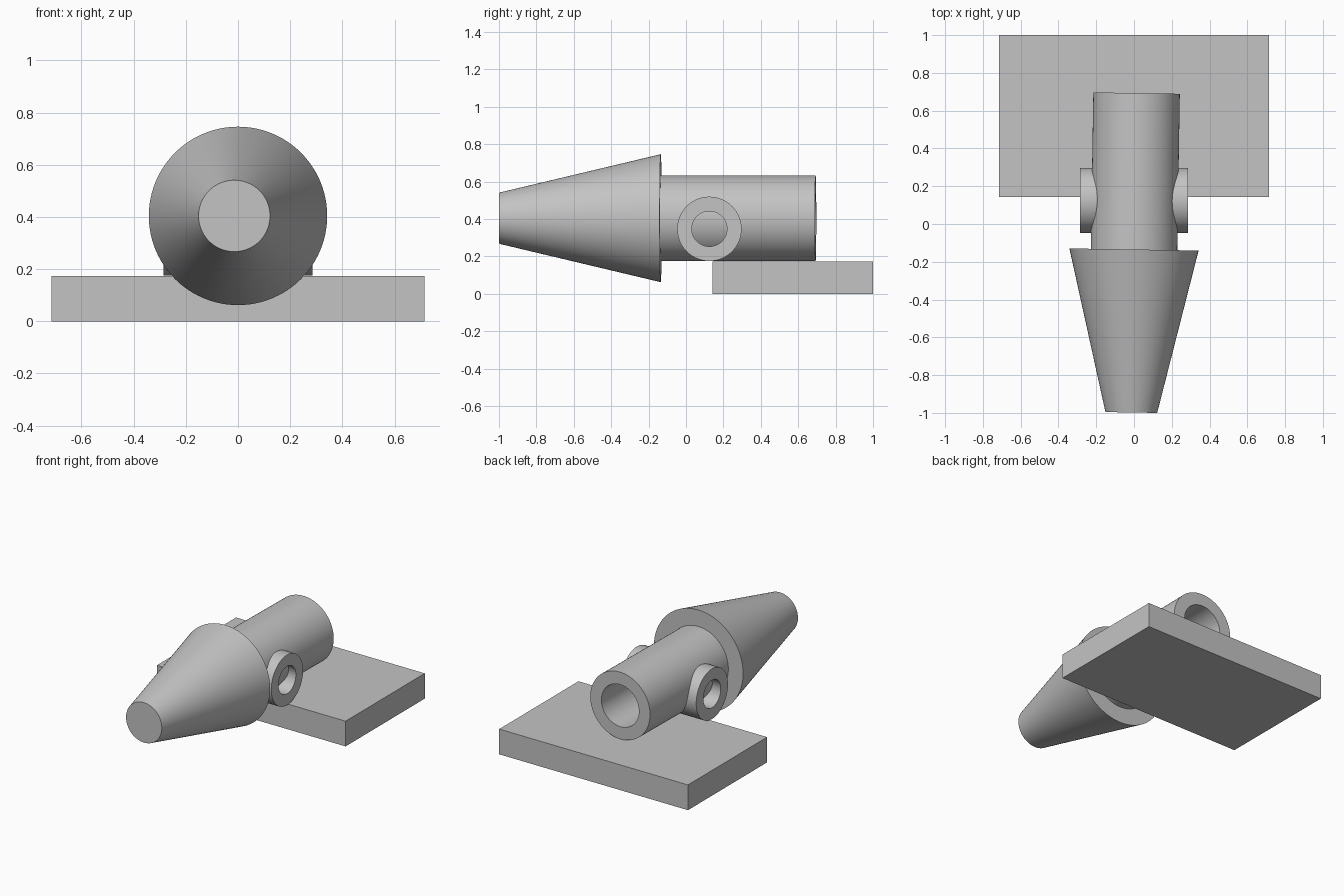
import bpy, math
from mathutils import Vector, Matrix

if "Cube" in bpy.data.objects:
    bpy.data.objects.remove(bpy.data.objects["Cube"])

grey = bpy.data.materials.new("plain grey")
grey.diffuse_color = (0.55, 0.55, 0.55, 1)
grey.use_nodes = True
grey.node_tree.nodes["Principled BSDF"].inputs["Base Color"].default_value = grey.diffuse_color

# Slightly skewed body axis, measured from the nozzle's wide end
ORIGIN = Vector((0, -0.135, 0.404))
AXIS = Vector((0.0165, 1, 0)).normalized()
SEG = 96


def lathe(name, profile, origin, axis):
    """Revolve a closed (radius, distance) profile around an axis."""
    frame = axis.to_track_quat('Z', 'Y').to_matrix().to_4x4()
    frame = Matrix.Translation(origin) @ frame
    verts, rings = [], []
    for r, d in profile:
        count = SEG if r > 0 else 1
        start = len(verts)
        rings.append([start + i % count for i in range(SEG)])
        for i in range(count):
            a = 2 * math.pi * i / SEG
            verts.append(frame @ Vector((r * math.cos(a), r * math.sin(a), d)))
    faces = []
    n = len(rings)
    for k in range(n):
        a, b = rings[k], rings[(k + 1) % n]
        if len(set(a)) == 1 and len(set(b)) == 1:
            continue
        for i in range(SEG):
            j = (i + 1) % SEG
            faces.append(list(dict.fromkeys((a[i], a[j], b[j], b[i]))))
    mesh = bpy.data.meshes.new(name)
    mesh.from_pydata(verts, [], faces)
    mesh.materials.append(grey)
    ob = bpy.data.objects.new(name, mesh)
    bpy.context.collection.objects.link(ob)
    return ob


def smooth(ob):
    bpy.ops.object.select_all(action='DESELECT')
    bpy.context.view_layer.objects.active = ob
    ob.select_set(True)
    bpy.ops.object.shade_smooth_by_angle(angle=math.radians(30))


# Base plate
bpy.ops.mesh.primitive_cube_add(size=1, location=(0, 0.5715, 0.0865))
plate = bpy.context.object
plate.name = "base_plate"
plate.scale = (1.43, 0.857, 0.173)
plate.data.materials.append(grey)

# Tapered nose
nose = lathe("tapered_nose", [(0, -0.863), (0.137, -0.863), (0.342, 0), (0, 0)],
             ORIGIN, AXIS)

# Hollow main tube
tube = lathe("main_tube", [(0.229, 0), (0.229, 0.828), (0.144, 0.828), (0.144, 0)],
             ORIGIN, AXIS)

# Solid helper that trims the side tubes to the main tube's outside
cutter = lathe("tube_cutter", [(0, -0.1), (0.2285, -0.1), (0.2285, 0.9), (0, 0.9)],
               ORIGIN, AXIS)
cutter.hide_render = True
cutter.hide_set(True)

# Side tube, passing across the body and open at both ends
side = lathe("side_tube",
             [(0.172, -0.285), (0.172, 0.285), (0.094, 0.285), (0.094, -0.285)],
             Vector((0, 0.125, 0.347)), Vector((1, 0, 0)))
trim = side.modifiers.new("trim", 'BOOLEAN')
trim.operation = 'DIFFERENCE'
trim.solver = 'EXACT'
trim.object = cutter

# Consistent outward normals
import bmesh
for ob in (nose, tube, cutter, side):
    bm = bmesh.new()
    bm.from_mesh(ob.data)
    bmesh.ops.recalc_face_normals(bm, faces=bm.faces)
    bm.to_mesh(ob.data)
    bm.free()

for ob in (nose, tube, side):
    smooth(ob)
